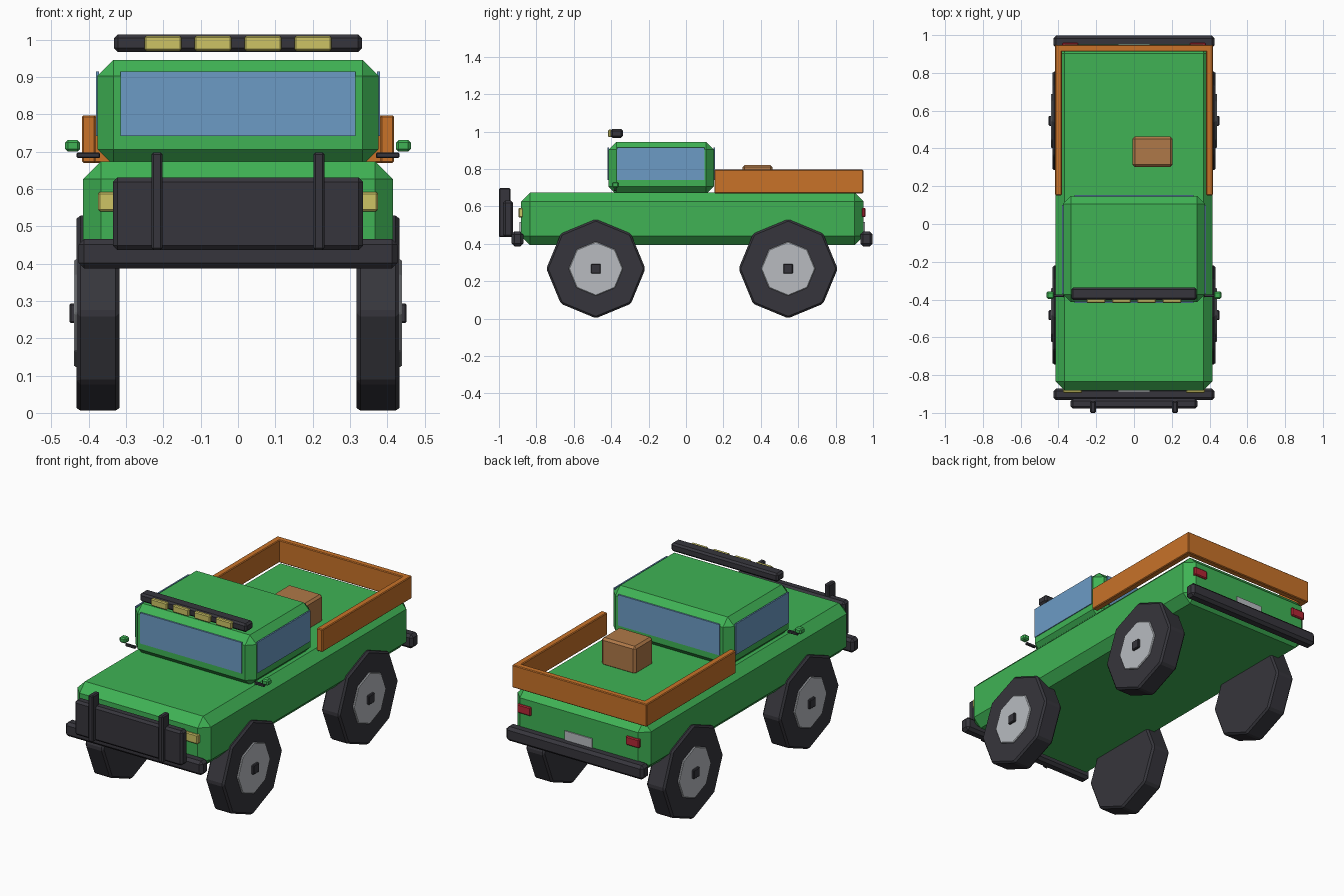
import bpy
import math

cube = bpy.data.objects.get("Cube")
if cube:
    bpy.data.objects.remove(cube, do_unlink=True)


def material(name, rgb):
    mat = bpy.data.materials.new(name)
    mat.use_nodes = True
    mat.diffuse_color = (*rgb, 1)
    mat.node_tree.nodes["Principled BSDF"].inputs["Base Color"].default_value = (*rgb, 1)
    return mat


GREEN = material("green paint", (0.05, 0.45, 0.09))
DARK = material("dark rubber", (0.037, 0.036, 0.045))
GLASS = material("blue glass", (0.15, 0.33, 0.56))
WOOD = material("orange wood", (0.58, 0.17, 0.022))
CRATE = material("brown crate", (0.43, 0.19, 0.065))
SILVER = material("silver metal", (0.48, 0.5, 0.53))
YELLOW = material("yellow lamp", (0.61, 0.55, 0.13))
RED = material("red lamp", (0.45, 0.02, 0.035))


def finish(obj, name, mat, bevel):
    obj.name = name
    obj.data.materials.append(mat)
    bpy.ops.object.transform_apply(location=False, rotation=True, scale=True)
    if bevel:
        mod = obj.modifiers.new("chamfer", "BEVEL")
        mod.width = bevel
        mod.segments = 1
    return obj


def box(name, mat, x, y, z, bevel=0.0):
    """Chamfered box from its (low, high) extent along each axis."""
    spans = (x, y, z)
    bpy.ops.mesh.primitive_cube_add(size=1, location=[(a + b) / 2 for a, b in spans])
    obj = bpy.context.object
    obj.scale = [b - a for a, b in spans]
    return finish(obj, name, mat, bevel)


def pair(name, mat, x, y, z, bevel=0.0):
    """Matching boxes on the left (+x) and right (-x)."""
    box("left_" + name, mat, x, y, z, bevel)
    box("right_" + name, mat, (-x[1], -x[0]), y, z, bevel)


def octagon(name, mat, x, y, z, radius, bevel=0.0):
    """Eight-sided disc with its axle along x."""
    bpy.ops.mesh.primitive_cylinder_add(
        vertices=8, radius=radius, depth=x[1] - x[0],
        location=((x[0] + x[1]) / 2, y, z), rotation=(0, math.pi / 2, 0))
    return finish(bpy.context.object, name, mat, bevel)


# Body and cab
box("body", GREEN, (-0.415, 0.415), (-0.882, 0.95), (0.393, 0.674), 0.048)
box("cab", GREEN, (-0.376, 0.376), (-0.414, 0.149), (0.664, 0.945), 0.042)

# Windows
window_z = (0.742, 0.915)
box("windscreen", GLASS, (-0.315, 0.315), (-0.419, -0.411), window_z)
box("rear_window", GLASS, (-0.315, 0.315), (0.146, 0.154), window_z)
pair("side_window", GLASS, (0.373, 0.381), (-0.37, 0.1), window_z)

# Cargo bed rails and crate
rail_z = (0.67, 0.797)
pair("bed_rail", WOOD, (0.382, 0.418), (0.152, 0.946), rail_z, 0.004)
box("tail_rail", WOOD, (-0.418, 0.418), (0.912, 0.948), rail_z, 0.004)
box("crate", CRATE, (-0.008, 0.205), (0.302, 0.463), (0.665, 0.822), 0.012)

# Wheels
axle_z = 0.267
for end, y in (("front", -0.482), ("rear", 0.546)):
    for side, s in (("left", 1), ("right", -1)):
        label = f"{end}_{side}_"
        for part, mat, x, radius, bevel in (
                ("tyre", DARK, (0.318, 0.432), 0.265, 0.01),
                ("hub", SILVER, (0.40, 0.439), 0.145, 0.004)):
            octagon(label + part, mat, sorted((s * x[0], s * x[1])), y, axle_z, radius, bevel)
        box(label + "hub_cap", DARK, sorted((s * 0.42, s * 0.452)),
            (y - 0.026, y + 0.026), (axle_z - 0.026, axle_z + 0.026), 0.004)

# Bumpers and bull bar
bumper_x, bumper_z = (-0.427, 0.427), (0.387, 0.466)
box("front_bumper", DARK, bumper_x, (-0.933, -0.87), bumper_z, 0.015)
box("rear_bumper", DARK, bumper_x, (0.932, 0.998), bumper_z, 0.015)
box("bull_bar_panel", DARK, (-0.335, 0.335), (-0.978, -0.924), (0.436, 0.631), 0.012)
pair("bull_bar_post", DARK, (0.202, 0.232), (-1.0, -0.938), (0.436, 0.698), 0.006)

# Lamps and number plates
pair("headlight", YELLOW, (0.275, 0.375), (-0.895, -0.87), (0.54, 0.592), 0.005)
pair("tail_light", RED, (0.295, 0.38), (0.94, 0.96), (0.543, 0.592), 0.005)
plate_x, plate_z = (-0.085, 0.085), (0.45, 0.518)
box("front_number_plate", SILVER, plate_x, (-0.889, -0.88), plate_z)
box("rear_number_plate", SILVER, plate_x, (0.947, 0.956), plate_z)

# Roof light bar
box("light_bar", DARK, (-0.332, 0.332), (-0.403, -0.337), (0.967, 1.014), 0.01)
for i in range(4):
    x = (i - 1.5) * 0.134
    box(f"roof_lamp_{i + 1}", YELLOW, (x - 0.05, x + 0.05),
        (-0.417, -0.395), (0.97, 1.01), 0.005)

# Wing mirrors
pair("mirror_arm", DARK, (0.37, 0.432), (-0.386, -0.372), (0.683, 0.697), 0.002)
pair("mirror", GREEN, (0.423, 0.463), (-0.396, -0.358), (0.7, 0.731), 0.007)
